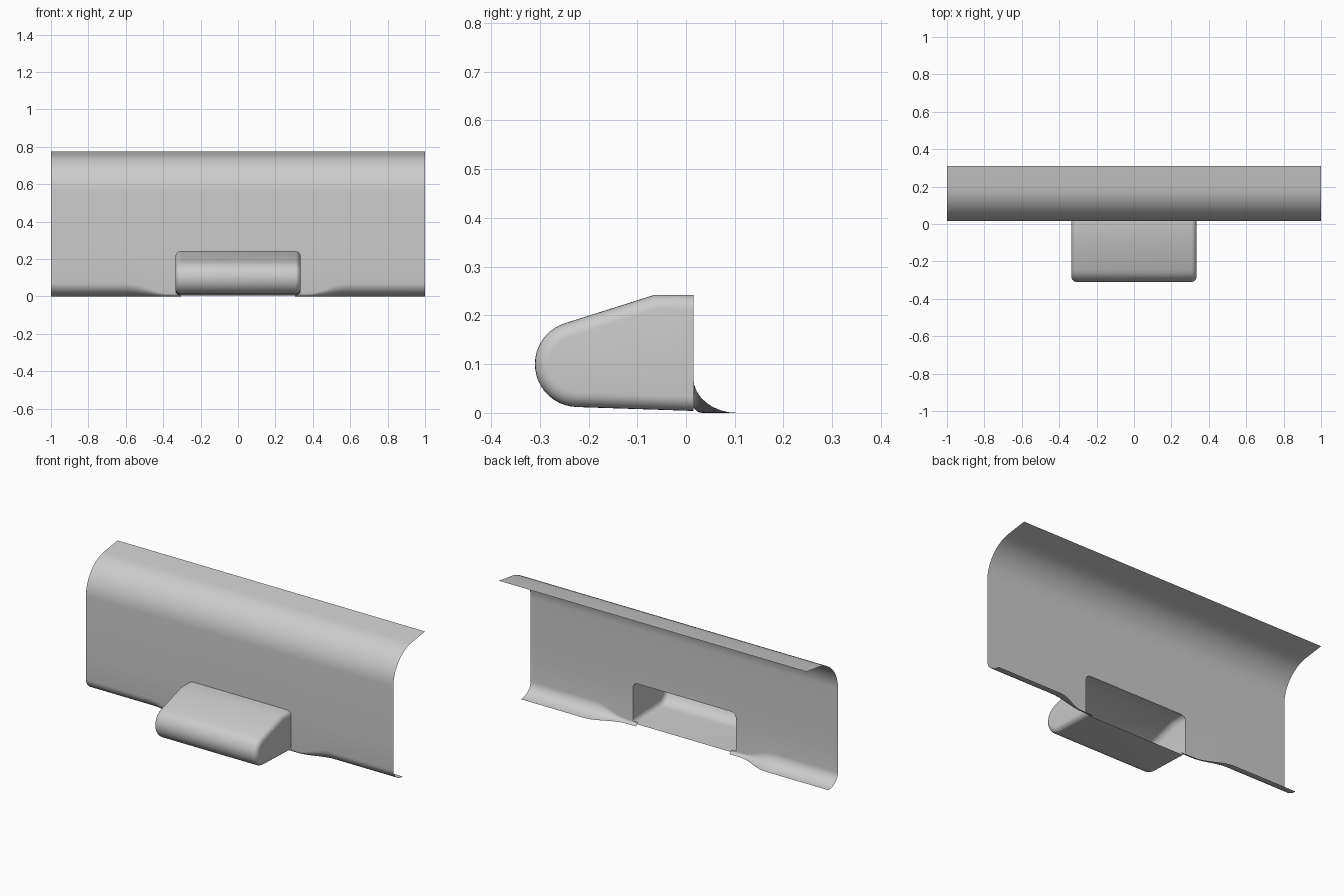
import bpy, bmesh
from math import sin, cos, pi, radians
from mathutils import Vector

if "Cube" in bpy.data.objects:
    bpy.data.objects.remove(bpy.data.objects["Cube"])

WALL_Y = 0.015          # plane of the sheet
HX, HZ, R = 0.335, 0.242, 0.03   # housing half width, top, corner radius
FLOOR = 0.004


def finish(name, bm):
    bmesh.ops.recalc_face_normals(bm, faces=bm.faces)
    me = bpy.data.meshes.new(name)
    bm.to_mesh(me)
    bm.free()
    ob = bpy.data.objects.new(name, me)
    bpy.context.collection.objects.link(ob)
    bpy.ops.object.select_all(action='DESELECT')
    ob.select_set(True)
    bpy.context.view_layer.objects.active = ob
    bpy.ops.object.shade_smooth_by_angle(angle=radians(35))
    return ob


# Curved sheet: a profile swept along x, with an opening for the housing
def lip_size(ax):
    t = min(max((ax - 0.37) / 0.22, 0), 1)
    return 0.02 + 0.07 * t * t * (3 - 2 * t)


def sheet_profile(ax):
    r = lip_size(ax)
    h = r * 0.8
    n = 8
    pts = [(WALL_Y + r * (1 - sin(a)), h * (1 - cos(a)))
           for a in [pi / 2 * i / n for i in range(n + 1)]]
    if ax < HX:             # rounded top corners of the opening
        d = max(0, ax - (HX - R))
        hole = HZ - R + (max(R * R - d * d, 0)) ** 0.5
    else:
        hole = HZ - R
    pts.append((WALL_Y, hole))
    end = radians(8)
    cy, cz, rad = WALL_Y + 0.2, 0.56, 0.2
    for i in range(15):
        a = pi - (pi / 2 - end) * i / 14
        pts.append((cy + rad * cos(a), cz + rad * sin(a)))
    pts.append((0.31, 0.775))
    return pts, n


half = [HX - R + R * sin(pi / 2 * i / 6) for i in range(7)]
half += [0.35, 0.37] + [0.37 + 0.22 * i / 12 for i in range(1, 13)] + [1.0]
xs = [-x for x in reversed(half)] + half

bm = bmesh.new()
cols = []
for x in xs:
    prof, n_lip = sheet_profile(abs(x))
    cols.append([bm.verts.new((x, y, z)) for y, z in prof])
for i in range(len(xs) - 1):
    mid = abs(xs[i] + xs[i + 1]) / 2
    for j in range(len(cols[0]) - 1):
        if mid < HX and j == n_lip:
            continue                      # opening
        if mid < HX - R and j < n_lip:
            continue                      # no lip under the housing
        bm.faces.new((cols[i][j], cols[i + 1][j], cols[i + 1][j + 1], cols[i][j + 1]))
bmesh.ops.delete(bm, geom=[v for v in bm.verts if not v.link_faces], context='VERTS')
finish("curved_sheet", bm)

# Housing: side profile with a round nose, open at the back
nose = Vector((-0.222, 0.1))
a0, a1 = radians(107), radians(268)
side = [Vector((WALL_Y, HZ)), Vector((-0.065, HZ))]
side += [nose + 0.088 * Vector((cos(a0 + (a1 - a0) * i / 20), sin(a0 + (a1 - a0) * i / 20)))
         for i in range(21)]
side.append(Vector((WALL_Y, FLOOR)))


def inset(d):
    out = []
    for i, p in enumerate(side):
        t = (side[min(i + 1, len(side) - 1)] - side[max(i - 1, 0)]).normalized()
        q = p + d * Vector((-t.y, t.x))
        if i in (0, len(side) - 1):
            q.x = WALL_Y
        out.append(q)
    return out


steps = [pi / 2 * i / 6 for i in range(7)]
rings = [(HX - R + R * sin(a), R * (1 - cos(a))) for a in steps]
rings = [(-x, d) for x, d in reversed(rings)] + rings
bm = bmesh.new()
loops = [[bm.verts.new((x, p.x, p.y)) for p in inset(d)] for x, d in rings]
for a, b in zip(loops, loops[1:]):
    for j in range(len(side) - 1):
        bm.faces.new((a[j], b[j], b[j + 1], a[j + 1]))
bm.faces.new(loops[0])
bm.faces.new(loops[-1])
finish("housing", bm)
